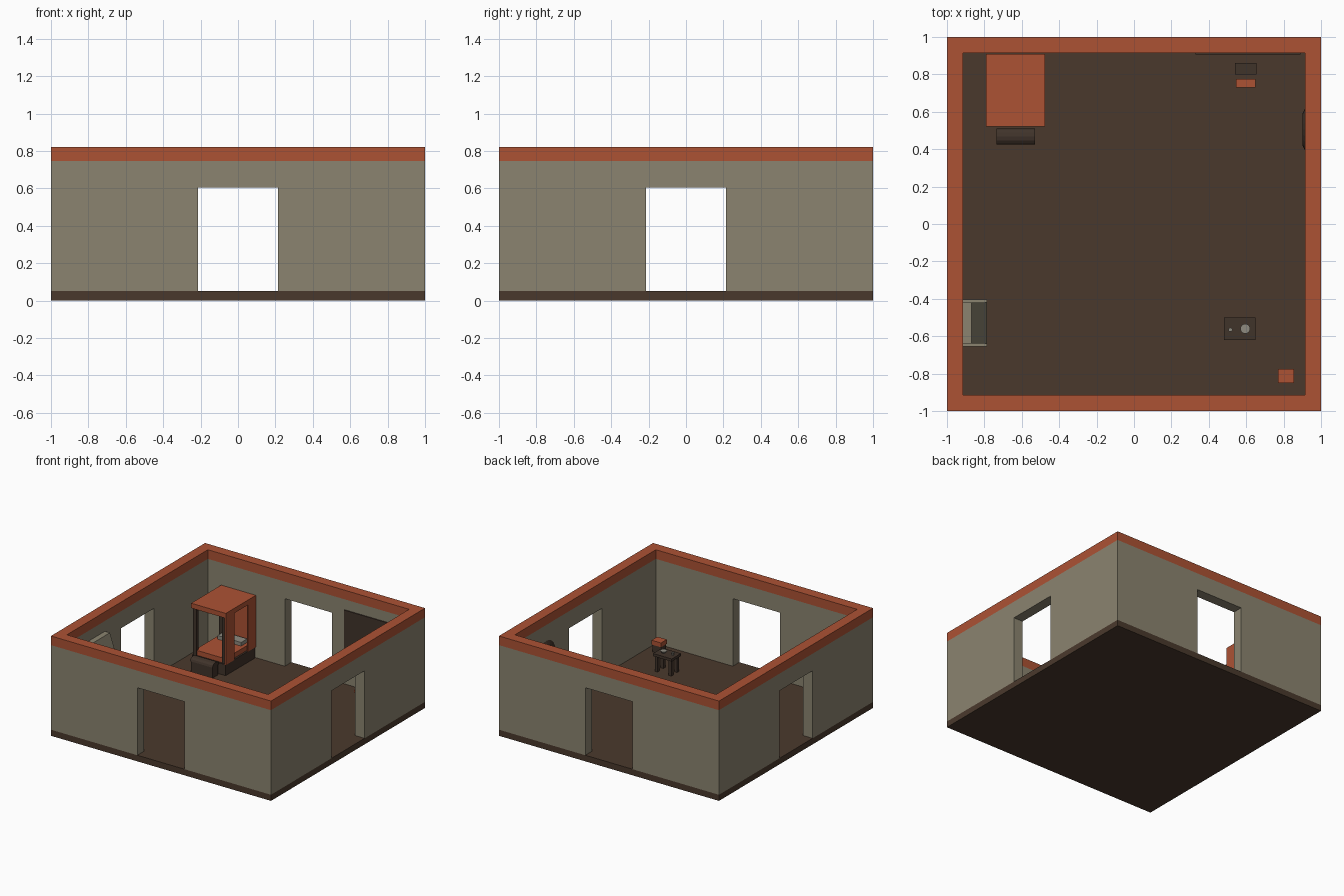
import bpy, bmesh, math
from mathutils import Matrix

if "Cube" in bpy.data.objects:
    bpy.data.objects.remove(bpy.data.objects["Cube"])


def material(name, hex_code):
    def lin(c):
        c /= 255
        return c / 12.92 if c <= 0.04045 else ((c + 0.055) / 1.055) ** 2.4
    m = bpy.data.materials.new(name)
    m.diffuse_color = [lin(int(hex_code[i:i + 2], 16)) for i in (0, 2, 4)] + [1]
    m.use_nodes = True
    m.node_tree.nodes["Principled BSDF"].inputs["Base Color"].default_value = m.diffuse_color
    return m


STONE = material("warm grey plaster", "8b8470")
ORANGE = material("terracotta", "ac5234")
BROWN = material("brown wood", "4a392c")
DARK = material("dark wood", "40332a")
SOOT = material("soot", "29231f")
GREY = material("pale grey", "8f8b80")


def finish(name, bm, mat):
    bmesh.ops.recalc_face_normals(bm, faces=bm.faces)
    me = bpy.data.meshes.new(name)
    bm.to_mesh(me)
    bm.free()
    me.materials.append(mat)
    ob = bpy.data.objects.new(name, me)
    bpy.context.collection.objects.link(ob)
    return ob


def boxes(name, mat, *spans):
    """One object from boxes given as (x0, x1, y0, y1, z0, z1)."""
    bm = bmesh.new()
    for x0, x1, y0, y1, z0, z1 in spans:
        mtx = Matrix.Translation(((x0 + x1) / 2, (y0 + y1) / 2, (z0 + z1) / 2))
        mtx = mtx @ Matrix.Diagonal((x1 - x0, y1 - y0, z1 - z0, 1))
        bmesh.ops.create_cube(bm, size=1, matrix=mtx)
    return finish(name, bm, mat)


def prism(name, mat, points, axis):
    """Extrude a closed outline along a vector."""
    bm = bmesh.new()
    face = bm.faces.new([bm.verts.new(p) for p in points])
    geo = bmesh.ops.extrude_face_region(bm, geom=[face])["geom"]
    bmesh.ops.translate(bm, vec=axis, verts=[v for v in geo if isinstance(v, bmesh.types.BMVert)])
    return finish(name, bm, mat)


def cone(name, mat, loc, r1, r2, depth, rot=None, seg=16):
    bm = bmesh.new()
    mtx = Matrix.Translation(loc) @ (rot or Matrix())
    bmesh.ops.create_cone(bm, cap_ends=True, segments=seg, radius1=r1, radius2=r2,
                          depth=depth, matrix=mtx)
    return finish(name, bm, mat)


def legs(x0, x1, y0, y1, z0, z1, t):
    return [(x, x + t, y, y + t, z0, z1) for x in (x0, x1 - t) for y in (y0, y1 - t)]


# room shell: floor, four walls with doorways, coloured top band
IN, D, DT, WT, TOP = 0.915, 0.215, 0.605, 0.745, 0.82
boxes("floor", BROWN, (-1, 1, -1, 1, 0, 0.05))
for side, (a, b) in {"front": (-1, -IN), "back": (IN, 1)}.items():
    boxes(side + "_wall", STONE, (-1, -D, a, b, 0.05, WT), (D, 1, a, b, 0.05, WT),
          (-D, D, a, b, DT, WT))
    boxes(side + "_top_band", ORANGE, (-1, 1, a, b, WT, TOP))
for side, (a, b) in {"left": (-1, -IN), "right": (IN, 1)}.items():
    boxes(side + "_wall", STONE, (a, b, -IN, -D, 0.05, WT), (a, b, D, IN, 0.05, WT),
          (a, b, -D, D, DT, WT))
    boxes(side + "_top_band", ORANGE, (a, b, -IN, IN, WT, TOP))

# canopy bed
X0, X1, Y0, Y1 = -0.79, -0.475, 0.52, 0.91
boxes("bed_canopy", ORANGE, (X0, X1, Y0, Y1, 0.525, 0.565))
boxes("bed_posts", DARK, *legs(X0 + .01, X1 - .01, Y0 + .01, Y1 - .01, 0.05, 0.525, 0.03))
boxes("bed_base", DARK, (X0 + .005, X1 - .005, Y0 + .005, Y1 - .005, 0.05, 0.14))
boxes("mattress", ORANGE, (X0 + .02, X1 - .02, Y0 + .02, Y1 - .02, 0.14, 0.18))
boxes("headboard", ORANGE, (X0 + .04, X1 - .04, 0.89, 0.905, 0.18, 0.525))
boxes("pillow", GREY, (-0.74, -0.525, 0.79, 0.87, 0.18, 0.21))
boxes("bed_curtains", ORANGE, (X1 - .012, X1, Y0, 0.63, 0.14, 0.525),
      (X1 - .012, X1, 0.81, Y1, 0.14, 0.525))

# chest at the foot of the bed with a low arched lid
boxes("chest_body", DARK, (-0.73, -0.535, 0.43, 0.505, 0.05, 0.14))
arc = [(-0.735, 0.4675 - 0.0425 * math.cos(math.pi * i / 6),
        0.14 + 0.03 * math.sin(math.pi * i / 6)) for i in range(7)]
prism("chest_lid", DARK, arc, (0.205, 0, 0))

# fireplace on the left wall
boxes("fireplace_legs", STONE, (-IN, -0.795, -0.65, -0.60, 0.05, 0.36),
      (-IN, -0.795, -0.46, -0.41, 0.05, 0.36))
boxes("fireplace_mantel", STONE, (-IN, -0.785, -0.655, -0.405, 0.36, 0.41))
boxes("firebox", SOOT, (-IN, -0.90, -0.60, -0.46, 0.05, 0.36))
prism("fireplace_hood", STONE, [(-IN, -0.64, 0.41), (-0.785, -0.64, 0.41),
                                (-0.87, -0.64, 0.66), (-IN, -0.64, 0.66)], (0, 0.22, 0))

# table with bowl and cup
boxes("table_top", DARK, (0.48, 0.65, -0.62, -0.50, 0.175, 0.197))
boxes("table_legs", DARK, *legs(0.49, 0.64, -0.61, -0.51, 0.05, 0.175, 0.025))
cone("bowl", GREY, (0.595, -0.56, 0.205), 0.016, 0.026, 0.016)
cone("cup", GREY, (0.515, -0.565, 0.207), 0.009, 0.011, 0.02, seg=10)

# cushioned stool in the front corner
boxes("stool_base", DARK, (0.775, 0.85, -0.845, -0.78, 0.05, 0.11))
boxes("stool_cushion", ORANGE, (0.77, 0.855, -0.85, -0.775, 0.11, 0.146))

# desk, bench and wall hanging at the back
boxes("desk_top", DARK, (0.54, 0.655, 0.80, 0.86, 0.18, 0.20))
boxes("desk_body", DARK, (0.545, 0.65, 0.805, 0.855, 0.05, 0.18))
boxes("bench_seat", ORANGE, (0.545, 0.65, 0.73, 0.775, 0.11, 0.13))
boxes("bench_legs", DARK, *legs(0.55, 0.645, 0.735, 0.77, 0.05, 0.11, 0.012))
boxes("back_wall_hanging", DARK, (0.33, 0.89, 0.907, 0.916, 0.32, 0.66))

# round shield on the right wall
cone("wall_disc", DARK, (0.908, 0.505, 0.50), 0.115, 0.085, 0.015,
     Matrix.Rotation(-math.pi / 2, 4, 'Y'), seg=20)
